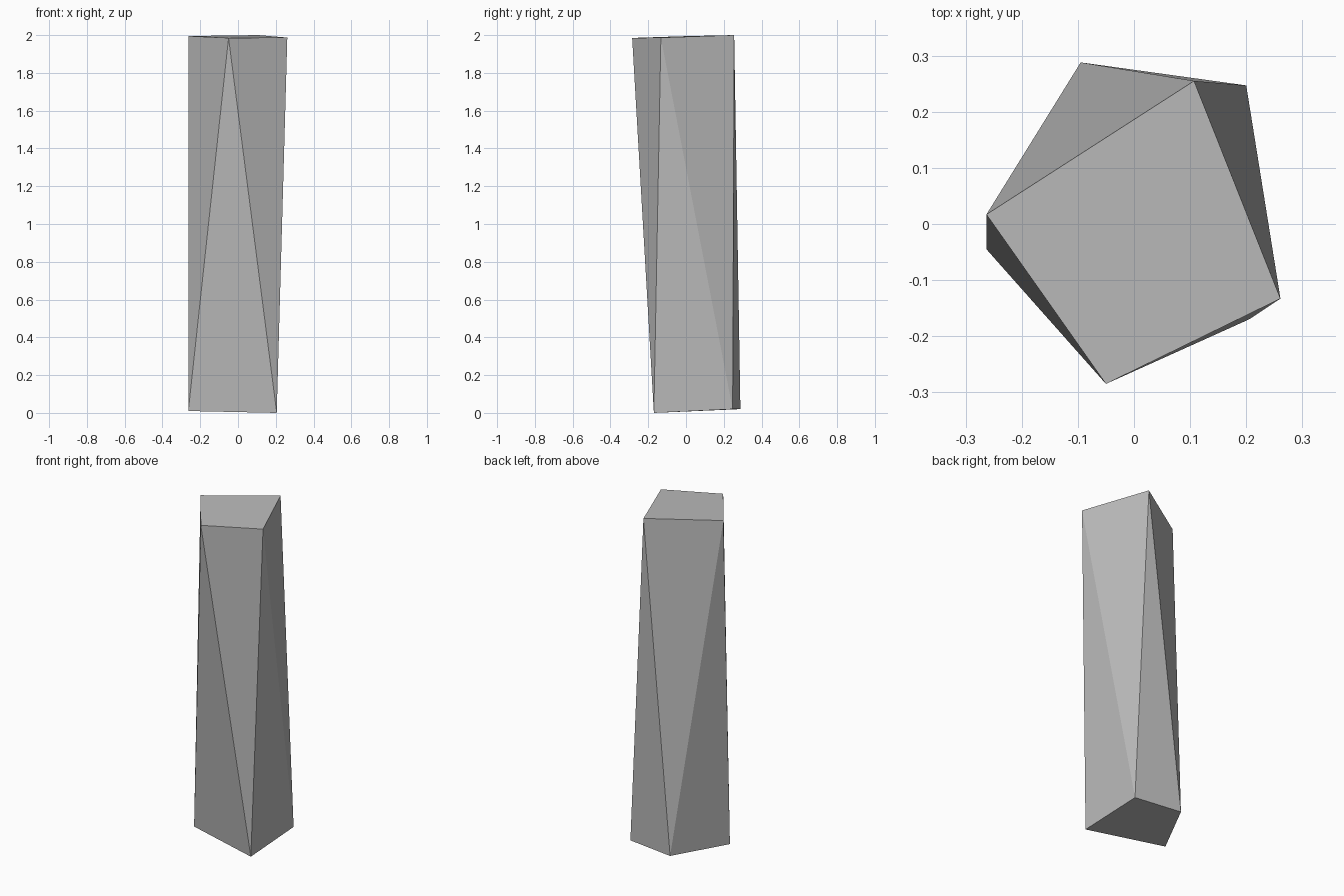
import bpy, bmesh

if "Cube" in bpy.data.objects:
    bpy.data.objects.remove(bpy.data.objects["Cube"])

# Irregular corners of the stone, both rings counter-clockwise from the front left
BOTTOM = [(-0.263, -0.045, 0.01), (0.205, -0.17, 0.0), (0.2, 0.247, 0.02), (-0.095, 0.288, 0.02)]
TOP = [(-0.05, -0.285, 1.985), (0.261, -0.133, 1.987), (0.107, 0.255, 2.0), (-0.263, 0.017, 1.995)]

stone = bpy.data.materials.new("grey stone")
stone.diffuse_color = (0.5, 0.5, 0.5, 1)
stone.use_nodes = True
stone.node_tree.nodes["Principled BSDF"].inputs["Base Color"].default_value = stone.diffuse_color

bm = bmesh.new()
low = [bm.verts.new(p) for p in BOTTOM]
high = [bm.verts.new(p) for p in TOP]

# End caps
bm.faces.new(high)
bm.faces.new(low[::-1])

# Twisted side band: one upright and one inverted triangle per side
for i in range(4):
    j = (i + 1) % 4
    bm.faces.new((low[i], low[j], high[i]))
    bm.faces.new((low[j], high[j], high[i]))
bmesh.ops.recalc_face_normals(bm, faces=bm.faces)

mesh = bpy.data.meshes.new("stone_pillar")
bm.to_mesh(mesh)
bm.free()
mesh.materials.append(stone)
pillar = bpy.data.objects.new("stone_pillar", mesh)
bpy.context.collection.objects.link(pillar)
